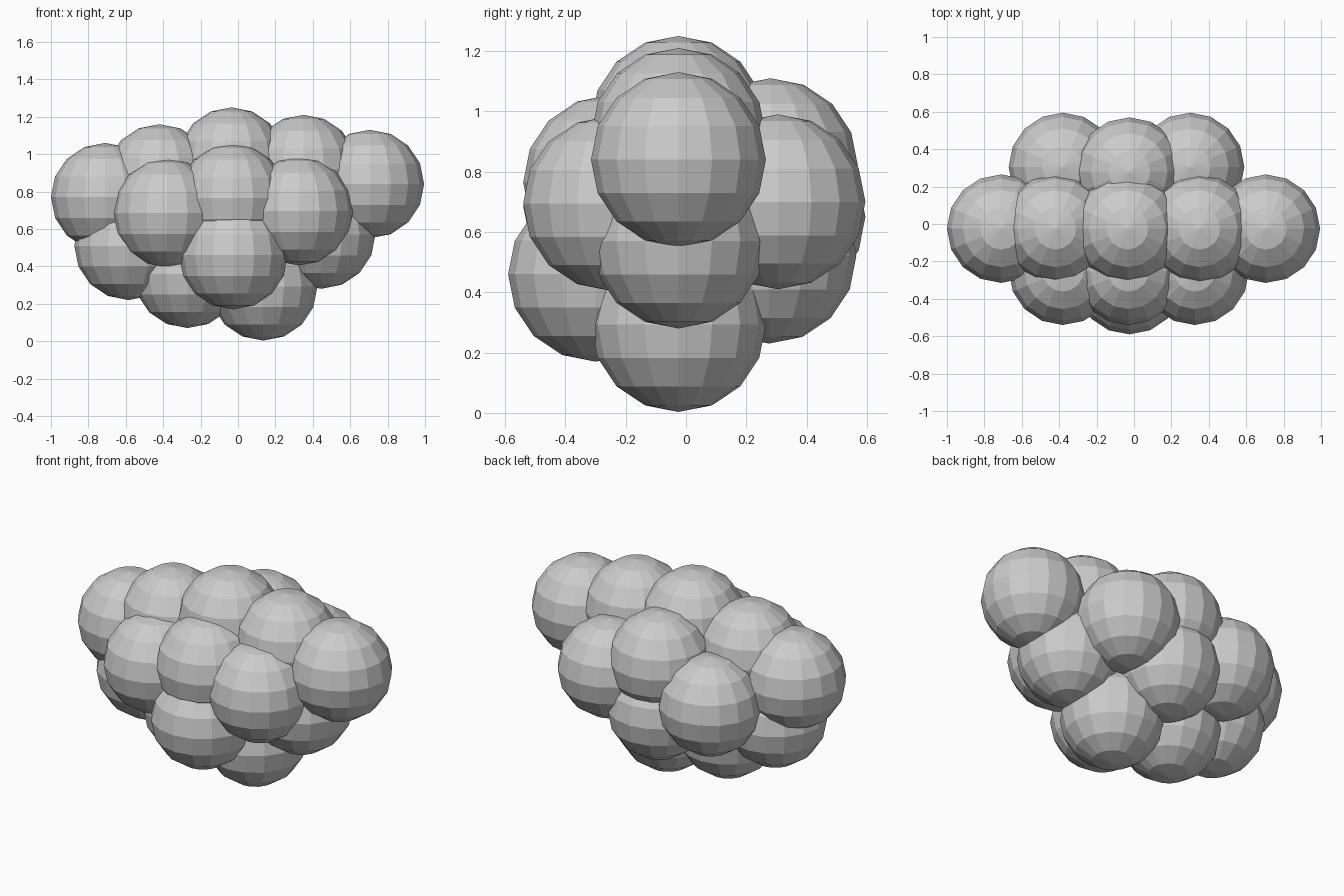
import bpy

RADIUS = 0.29

# rows of balls in the cluster, each ball is (x, y, z)
rows = {
    "top_ball": [(-0.71, -0.025, 0.77), (-0.42, -0.025, 0.87), (-0.035, -0.025, 0.96),
                 (0.35, -0.025, 0.92), (0.705, -0.025, 0.84)],
    "side_ball": [(-0.585, -0.025, 0.51), (0.445, -0.025, 0.57)],
    "bottom_ball": [(-0.27, -0.025, 0.36), (0.135, -0.025, 0.293)],
    "front_ball": [(-0.38, -0.25, 0.685), (-0.03, -0.25, 0.765), (0.325, -0.25, 0.695),
                   (-0.025, -0.30, 0.46)],
    "back_ball": [(-0.38, 0.305, 0.65), (-0.025, 0.28, 0.82), (0.30, 0.305, 0.70),
                  (-0.015, 0.275, 0.52)],
}

# flat-faced balls
for name, centres in rows.items():
    for i, centre in enumerate(centres, 1):
        bpy.ops.mesh.primitive_uv_sphere_add(segments=16, ring_count=8,
                                             radius=RADIUS, location=centre)
        bpy.context.object.name = f"{name}_{i}"
